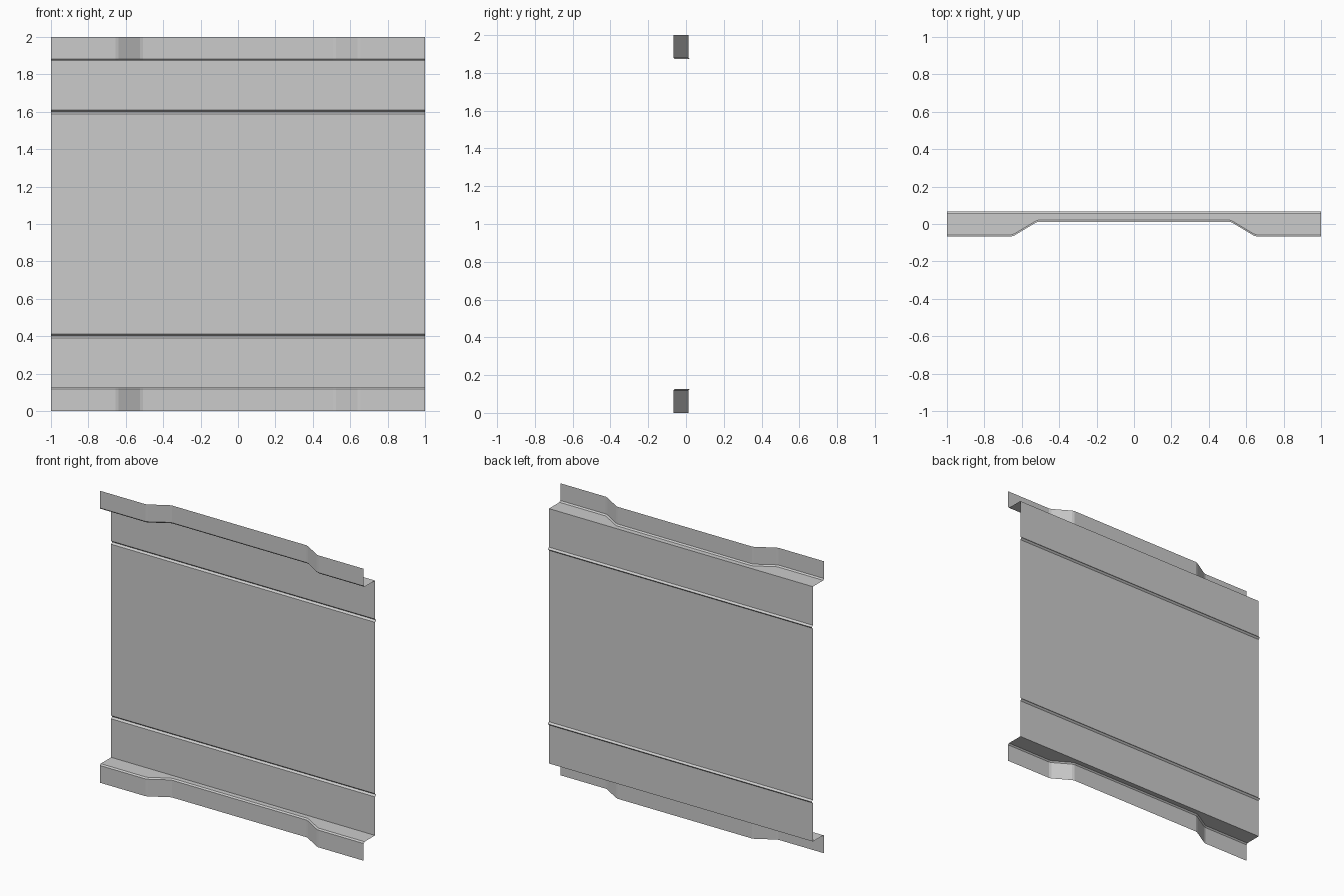
import bpy
import bmesh
import math

default = bpy.data.objects.get("Cube")
if default:
    bpy.data.objects.remove(default, do_unlink=True)

steel = bpy.data.materials.new("plain grey steel")
steel.use_nodes = True
GREY = (0.6, 0.6, 0.6, 1.0)
steel.diffuse_color = GREY
steel.node_tree.nodes["Principled BSDF"].inputs["Base Color"].default_value = GREY

BACK, FRONT, RECESS = 0.055, -0.067, 0.012   # sheet depths along y
SHELF, FOLD = 0.127, 0.009                   # shelf height, chamfer size
RIB_Z, RIB_HALF, RIB_DEPTH = 0.402, 0.011, 0.012


def sheet(name, rows):
    """Skin a surface across rows of points of equal length."""
    bm = bmesh.new()
    grid = [[bm.verts.new(p) for p in row] for row in rows]
    for a, b in zip(grid, grid[1:]):
        for i in range(len(a) - 1):
            bm.faces.new((a[i], a[i + 1], b[i + 1], b[i]))
    mesh = bpy.data.meshes.new(name)
    bm.to_mesh(mesh)
    bm.free()
    mesh.materials.append(steel)
    obj = bpy.data.objects.new(name, mesh)
    bpy.context.collection.objects.link(obj)
    return obj


# Flat panel with two pressed ribs bulging to the back
section = [(BACK, SHELF)]
for z in (RIB_Z, 2 - RIB_Z):
    section += [(BACK, z - RIB_HALF), (BACK + RIB_DEPTH, z), (BACK, z + RIB_HALF)]
section.append((BACK, 2 - SHELF))
sheet("ribbed_panel", [[(-1, y, z), (1, y, z)] for y, z in section])

# Half outline of the flange, with softened bends, mirrored across x
half = [(1, FRONT), (0.656, FRONT), (0.64, FRONT + 0.005),
        (0.525, RECESS - 0.005), (0.509, RECESS)]
outline = [(-x, y) for x, y in half] + half[::-1]

# Each folded edge: shelf, small chamfer, then the joggled flange
for name, base, way in (("lower_flange", 0, 1), ("upper_flange", 2, -1)):
    def row(shift, height):
        return [(x, y + shift, base + way * height) for x, y in outline]
    shelf_back = [(x, BACK, base + way * SHELF) for x, y in outline]
    rows = [row(0, 0), row(0, SHELF - FOLD), row(FOLD, SHELF), shelf_back]
    sheet(name, rows[::way])
